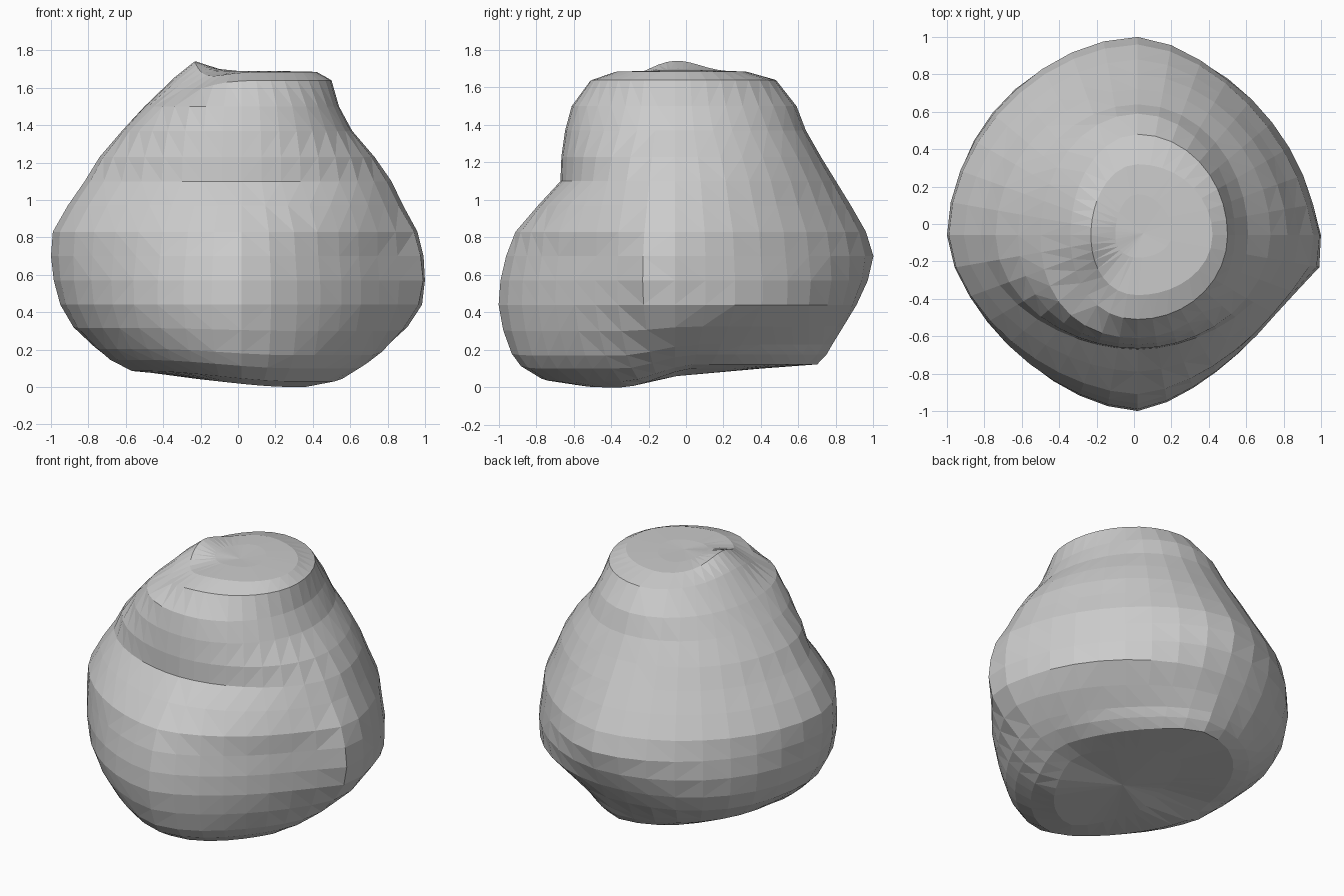
import bpy, bmesh, math

if "Cube" in bpy.data.objects:
    bpy.data.objects.remove(bpy.data.objects["Cube"])

SIDES = 36
CX, CY = 0.02, -0.06

# Horizontal slices: height, left, right, front, back reach
SLICES = [
    (0.00, -0.22, 0.47, -0.58, 0.40),
    (0.03, -0.58, 0.60, -0.77, 0.70),
    (0.10, -0.70, 0.71, -0.88, 0.75),
    (0.17, -0.77, 0.79, -0.93, 0.78),
    (0.30, -0.88, 0.90, -0.975, 0.84),
    (0.44, -0.95, 0.97, -1.00, 0.91),
    (0.57, -0.985, 0.98, -0.99, 0.97),
    (0.70, -1.00, 0.975, -0.96, 1.00),
    (0.83, -0.99, 0.95, -0.91, 0.96),
    (0.97, -0.91, 0.88, -0.79, 0.88),
    (1.10, -0.82, 0.82, -0.67, 0.80),
    (1.23, -0.74, 0.73, -0.665, 0.72),
    (1.37, -0.62, 0.61, -0.645, 0.64),
    (1.50, -0.50, 0.54, -0.61, 0.59),
    (1.64, -0.34, 0.50, -0.51, 0.48),
    (1.685, -0.23, 0.42, -0.38, 0.32),
    (1.69, -0.10, 0.20, -0.18, 0.16),
]

# Corner fullness by height: back right, back left, front left, front right
FULLNESS = [
    (0.00, 1.50, 2.00, 1.70, 1.65),
    (0.17, 1.45, 2.20, 1.70, 1.60),
    (0.30, 1.60, 2.30, 1.70, 1.50),
    (0.44, 1.85, 2.15, 1.70, 1.45),
    (0.70, 1.62, 1.85, 1.65, 1.45),
    (1.00, 1.75, 1.85, 1.80, 1.75),
    (1.30, 2.00, 1.95, 2.00, 2.00),
    (1.50, 2.00, 2.00, 2.25, 2.00),
    (1.80, 2.00, 2.00, 2.10, 2.00),
]


def step(a, b, v):
    t = min(1, max(0, (v - a) / (b - a)))
    return t * t * (3 - 2 * t)


def bell(v, centre, width):
    return math.exp(-((v - centre) / width) ** 2)


def fullness(z, quadrant):
    for a, b in zip(FULLNESS, FULLNESS[1:]):
        if z <= b[0]:
            t = (z - a[0]) / (b[0] - a[0])
            return a[quadrant + 1] * (1 - t) + b[quadrant + 1] * t


def slice_point(level, angle):
    """Point on a lopsided rounded slice, with the uneven base and crown."""
    z, left, right, front, back = level
    c, s = math.cos(angle), math.sin(angle)
    quadrant = (0 if c >= 0 else 1) if s >= 0 else (2 if c < 0 else 3)
    n = fullness(z, quadrant)
    rx = (right - CX) if c >= 0 else (CX - left)
    ry = (back - CY) if s >= 0 else (CY - front)
    r = (abs(c / rx) ** n + abs(s / ry) ** n) ** (-1 / n)
    # Knob low on the right side
    turn = math.degrees(math.atan2(s, c))
    r *= 1 + 0.07 * bell(turn, -10, 9) * bell(z, 0.6, 0.28)
    x, y = CX + r * c, CY + r * s
    # Raised back and left of the underside
    lift = max(0.10 * step(-0.35, 0.05, y), 0.06 * step(-0.3, 0.5, -x))
    z += max(0, 1 - z / 0.4) * lift
    # Peak on the left of the crown, sagging front-left rim
    if z > 1.6:
        z += 0.06 * bell(x, -0.23, 0.1) * bell(y, -0.06, 0.18)
        z -= 0.06 * bell(x, -0.3, 0.2) * bell(y, -0.4, 0.2)
    return x, y, z


# Lumpy body as stacked rings
bm = bmesh.new()
rings = []
for level in SLICES:
    rings.append([bm.verts.new(slice_point(level, 2 * math.pi * i / SIDES))
                  for i in range(SIDES)])
for low, high in zip(rings, rings[1:]):
    for i in range(SIDES):
        j = (i + 1) % SIDES
        bm.faces.new((low[i], low[j], high[j], high[i]))

# Close the underside and the crown
for ring, height in ((rings[0], 0.06), (rings[-1], 1.685)):
    centre = bm.verts.new((0.05, -0.05, height))
    for i in range(SIDES):
        bm.faces.new((ring[i], ring[(i + 1) % SIDES], centre))

# Stand on the ground, faceted surface
ground = min(v.co.z for v in bm.verts)
for v in bm.verts:
    v.co.z -= ground
bmesh.ops.triangulate(bm, faces=bm.faces[:])
bmesh.ops.recalc_face_normals(bm, faces=bm.faces[:])
mesh = bpy.data.meshes.new("lumpy_body")
bm.to_mesh(mesh)
bm.free()
bpy.context.collection.objects.link(bpy.data.objects.new("lumpy_body", mesh))
